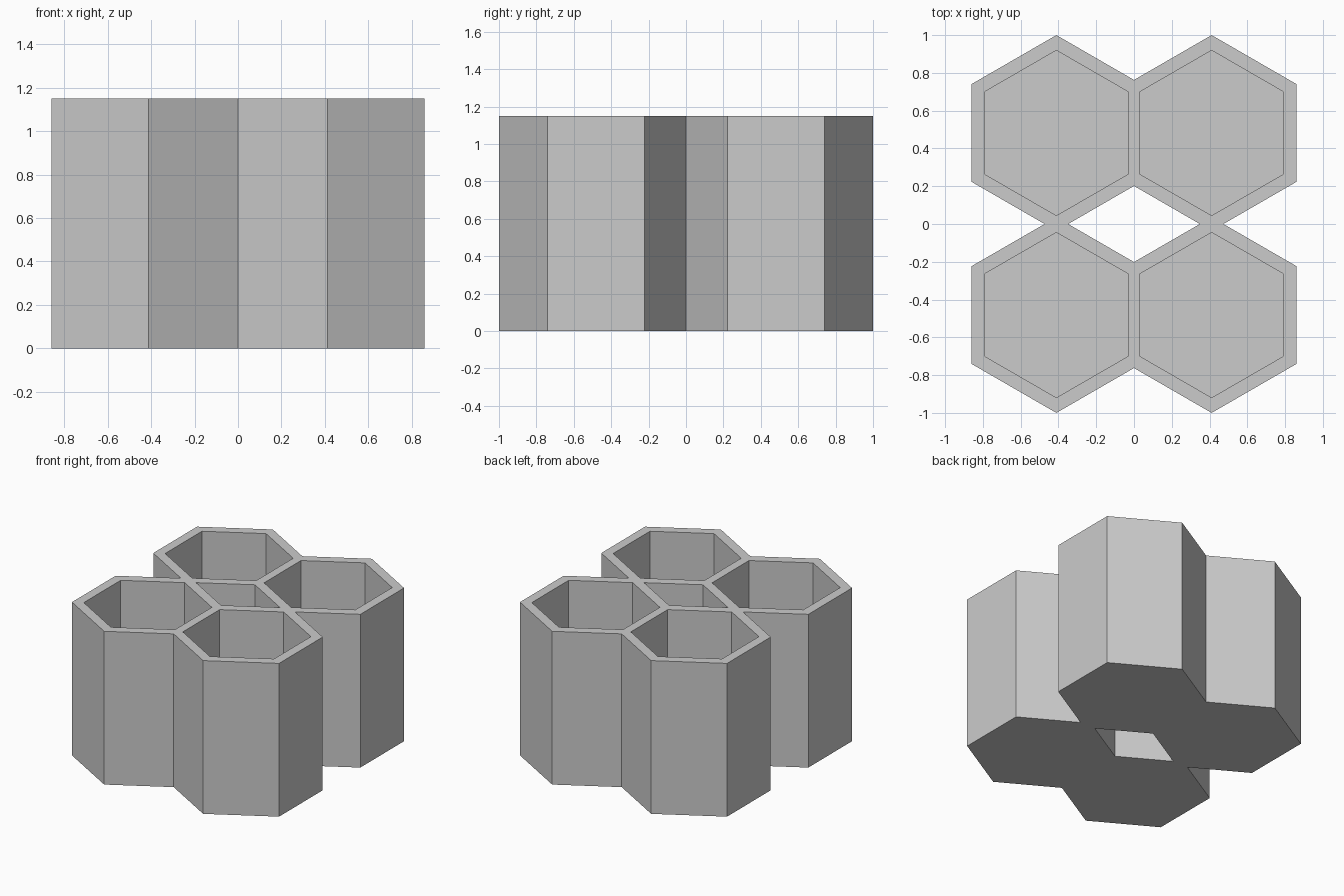
import bpy
import bmesh
import math
from mathutils import Vector

cube = bpy.data.objects.get("Cube")
if cube:
    bpy.data.objects.remove(cube, do_unlink=True)

RADIUS = 0.518
CENTRE_X, CENTRE_Y = 0.411, 0.482
HEIGHT, WALL = 1.15, 0.07

grey = bpy.data.materials.new("light_grey")
grey.use_nodes = True
colour = (0.6, 0.6, 0.6, 1)
grey.diffuse_color = colour
grey.node_tree.nodes["Principled BSDF"].inputs["Base Color"].default_value = colour

# One hexagonal prism, points towards front and back
bm = bmesh.new()


def hexagon(z):
    ring = []
    for i in range(6):
        a = math.radians(30 + 60 * i)
        ring.append(bm.verts.new((CENTRE_X + RADIUS * math.cos(a),
                                  CENTRE_Y + RADIUS * math.sin(a), z)))
    return ring


low, high = hexagon(0), hexagon(HEIGHT)
bm.faces.new(reversed(low))
top = bm.faces.new(high)
for i in range(6):
    j = (i + 1) % 6
    bm.faces.new((low[i], low[j], high[j], high[i]))
bm.normal_update()

# Rim, then the pocket sunk down to a floor
bmesh.ops.inset_individual(bm, faces=[top], thickness=WALL, use_even_offset=True)
pocket = bmesh.ops.extrude_discrete_faces(bm, faces=[top])["faces"][0]
bmesh.ops.translate(bm, verts=pocket.verts, vec=(0, 0, WALL - HEIGHT))

# Trim at the two symmetry planes so that neighbouring cells fuse
for axis in ((1, 0, 0), (0, 1, 0)):
    bmesh.ops.bisect_plane(bm, geom=bm.verts[:] + bm.edges[:] + bm.faces[:],
                           dist=1e-5, plane_co=(0, 0, 0),
                           plane_no=Vector(axis), clear_inner=True)

mesh = bpy.data.meshes.new("honeycomb_holder")
bm.to_mesh(mesh)
bm.free()
mesh.materials.append(grey)
holder = bpy.data.objects.new("honeycomb_holder", mesh)
bpy.context.collection.objects.link(holder)

# Four joined cells around the open middle
mirror = holder.modifiers.new("four_cells", "MIRROR")
mirror.use_axis = (True, True, False)
mirror.use_mirror_merge = True
mirror.merge_threshold = 0.0005
